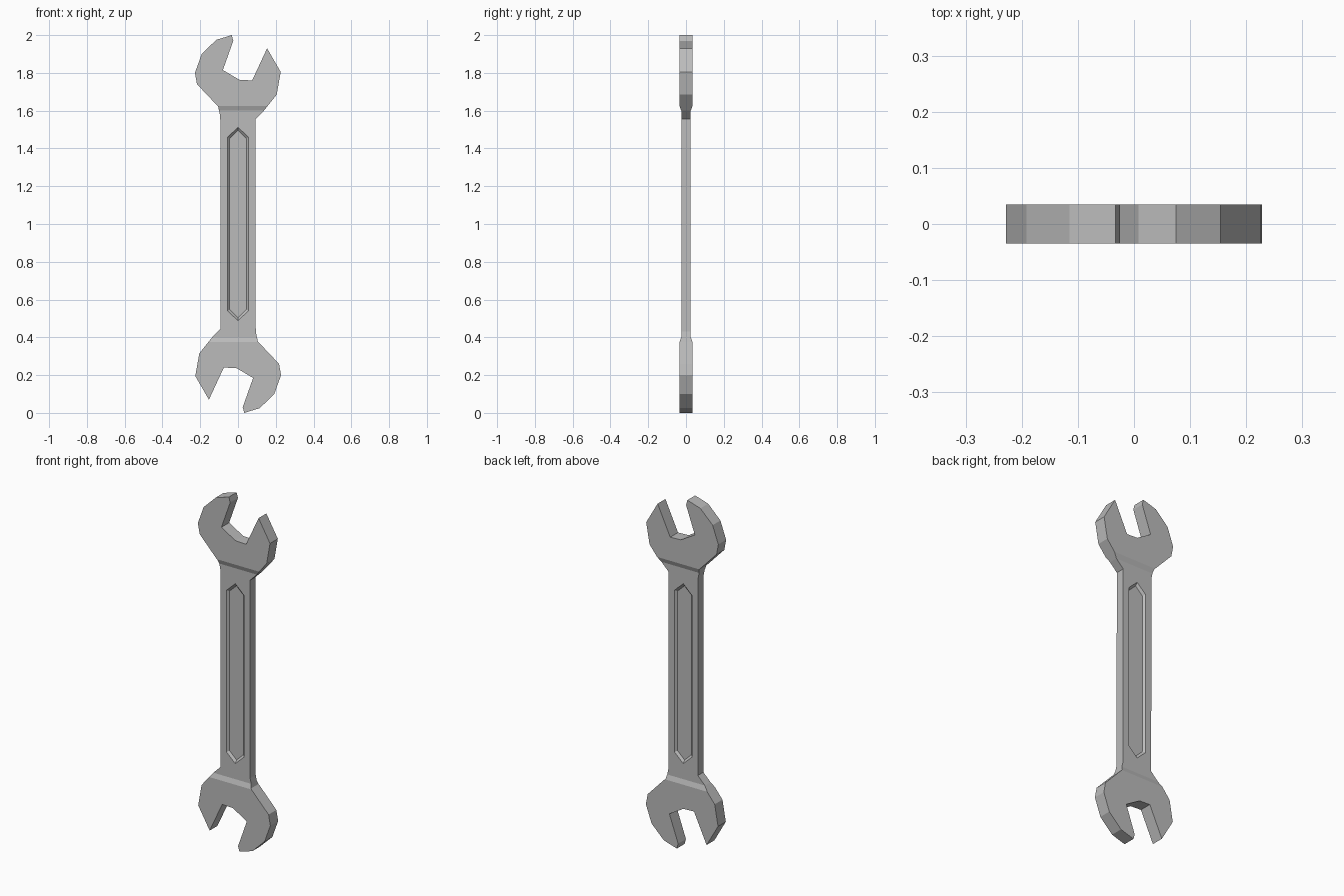
import bpy
import bmesh
from mathutils import Vector

cube = bpy.data.objects.get("Cube")
if cube:
    bpy.data.objects.remove(cube, do_unlink=True)

HEAD_HALF, SHAFT_HALF = 0.035, 0.025   # half thicknesses
BAND_IN, BAND_OUT = 0.60, 0.626        # sloped band, measured from the middle
GROOVE_DEPTH = 0.012

steel = bpy.data.materials.new("grey steel")
steel.use_nodes = True
steel.diffuse_color = (0.5, 0.5, 0.5, 1)
steel.node_tree.nodes["Principled BSDF"].inputs["Base Color"].default_value = (0.5, 0.5, 0.5, 1)


def make_object(name, bm):
    bmesh.ops.recalc_face_normals(bm, faces=bm.faces)
    mesh = bpy.data.meshes.new(name)
    bm.to_mesh(mesh)
    bm.free()
    mesh.materials.append(steel)
    obj = bpy.data.objects.new(name, mesh)
    bpy.context.collection.objects.link(obj)
    return obj


def half_turn(points):
    """Add the same outline turned half way round the middle."""
    return points + [(-x, 2 - z) for x, z in points]


# Upper jaw outline, from the right of the shaft round to the left
jaw = [(0.092, 1.555), (0.137, 1.60), (0.205, 1.685), (0.226, 1.805),
       (0.154, 1.93), (0.075, 1.76), (0.008, 1.763), (-0.08, 1.815),
       (-0.025, 1.97), (-0.033, 2.0), (-0.115, 1.975), (-0.192, 1.90),
       (-0.228, 1.80), (-0.217, 1.74), (-0.105, 1.622), (-0.094, 1.57)]

# Wrench body: extruded outline, thinned between the two heads
bm = bmesh.new()
face = bm.faces.new([bm.verts.new((x, -HEAD_HALF, z)) for x, z in half_turn(jaw)])
extruded = bmesh.ops.extrude_face_region(bm, geom=[face])["geom"]
for v in extruded:
    if isinstance(v, bmesh.types.BMVert):
        v.co.y = HEAD_HALF
for offset in (BAND_IN, BAND_OUT, -BAND_IN, -BAND_OUT):
    bmesh.ops.bisect_plane(bm, geom=bm.verts[:] + bm.edges[:] + bm.faces[:], dist=0.0005,
                           plane_co=(0, 0, 1 + offset), plane_no=(0, 0, 1))
for v in bm.verts:
    t = (abs(v.co.z - 1) - BAND_IN) / (BAND_OUT - BAND_IN)
    half = SHAFT_HALF + (HEAD_HALF - SHAFT_HALF) * max(0, min(1, t))
    v.co.y = half if v.co.y > 0 else -half
wrench = make_object("wrench_body", bm)

# Sloped, pointed grooves cut into both faces of the shaft
groove = half_turn([(0.055, 1.46), (0, 1.512), (-0.055, 1.46)])
for side in (-1, 1):
    bm = bmesh.new()
    rings = []
    # Slopes continue above the surface so that the cut is clean
    for depth in (-GROOVE_DEPTH, GROOVE_DEPTH):
        shrink = 0.011 * depth / GROOVE_DEPTH
        ring = []
        for x, z in groove:
            sx = (x > 0) - (x < 0)
            sz = 1 if z > 1 else -1
            dz = 1.5 * shrink if sx == 0 else 0.6 * shrink
            ring.append(bm.verts.new((x - sx * shrink, side * (SHAFT_HALF - depth), z - sz * dz)))
        rings.append(ring)
        bm.faces.new(ring)
    outer, inner = rings
    for i in range(len(outer)):
        j = (i + 1) % len(outer)
        bm.faces.new((outer[i], outer[j], inner[j], inner[i]))
    cutter = make_object("groove_cutter", bm)
    cutter.hide_render = True
    cut = wrench.modifiers.new("groove", "BOOLEAN")
    cut.operation = "DIFFERENCE"
    cut.solver = "EXACT"
    cut.object = cutter
    bpy.context.view_layer.objects.active = wrench
    bpy.ops.object.modifier_apply(modifier=cut.name)
    bpy.data.objects.remove(cutter, do_unlink=True)
